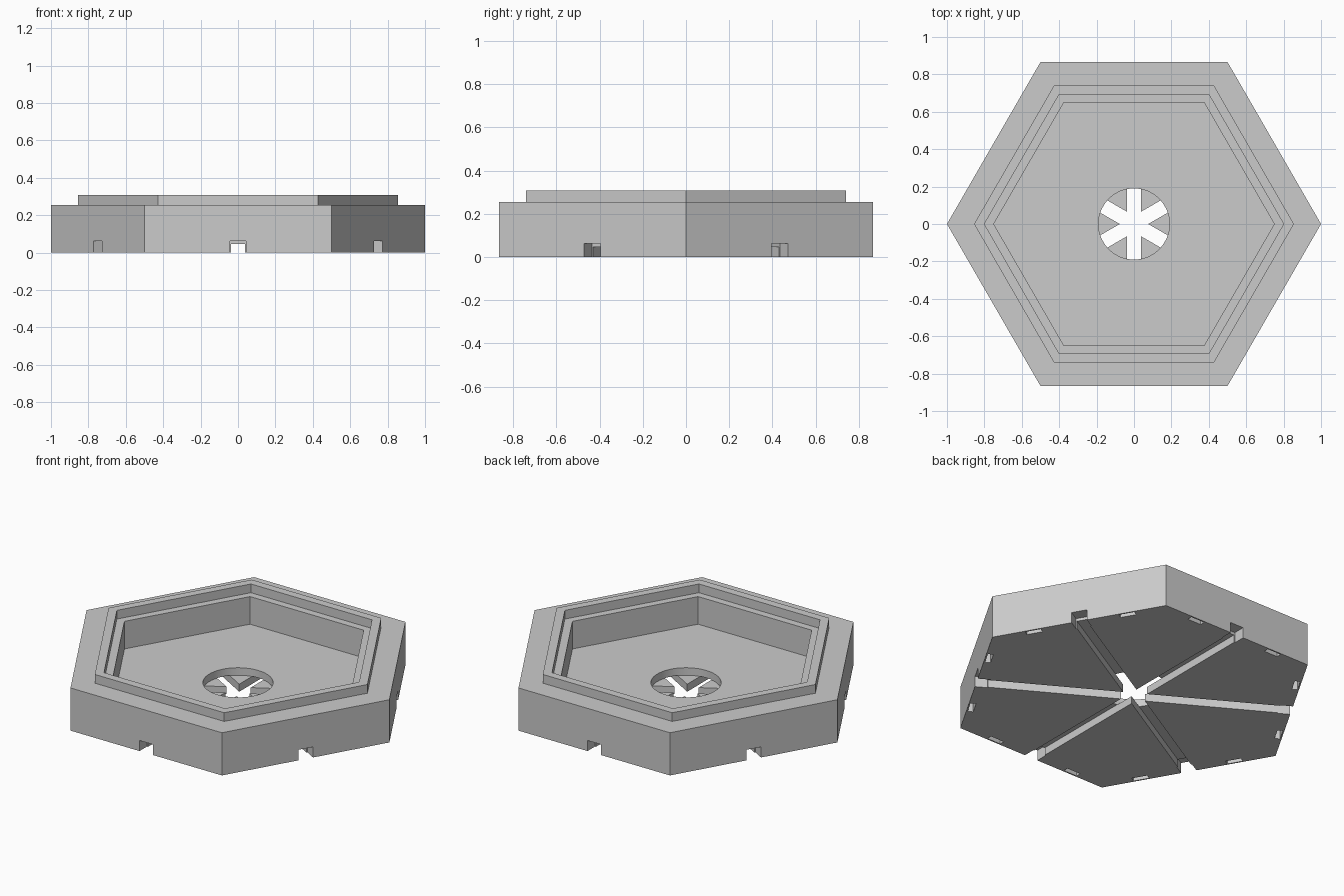
import bpy, bmesh
from math import pi, sqrt
from mathutils import Matrix, Vector

cube = bpy.data.objects.get("Cube")
if cube:
    bpy.data.objects.remove(cube)

APOTHEM = sqrt(3) / 2
FLOOR, SHOULDER, RIM = 0.09, 0.255, 0.307
CHANNEL_TOP = 0.046

grey = bpy.data.materials.new("light grey plastic")
grey.use_nodes = True
colour = (0.6, 0.6, 0.6, 1)
grey.diffuse_color = colour
grey.node_tree.nodes["Principled BSDF"].inputs["Base Color"].default_value = colour


def finish(name, bm):
    bmesh.ops.recalc_face_normals(bm, faces=bm.faces)
    mesh = bpy.data.meshes.new(name)
    bm.to_mesh(mesh)
    bm.free()
    mesh.materials.append(grey)
    obj = bpy.data.objects.new(name, mesh)
    bpy.context.collection.objects.link(obj)
    return obj


def add_box(bm, turn, x, y, z):
    """Box spanning the x, y, z ranges, then turned about the z axis."""
    size = [b - a for a, b in (x, y, z)]
    centre = Vector([(a + b) / 2 for a, b in (x, y, z)])
    matrix = (Matrix.Rotation(turn, 4, "Z") @ Matrix.Translation(centre)
              @ Matrix.Diagonal((*size, 1)))
    bmesh.ops.create_cube(bm, size=1, matrix=matrix)


# Hexagonal tray: a profile of (corner radius, height) carried round six corners
profile = [(1, 0), (1, SHOULDER), (0.855, SHOULDER), (0.855, RIM),
           (0.80, RIM), (0.80, SHOULDER), (0.75, SHOULDER), (0.75, FLOOR)]
bm = bmesh.new()
rings = [[bm.verts.new(Matrix.Rotation(k * pi / 3, 3, "Z") @ Vector((r, 0, z)))
          for k in range(6)] for r, z in profile]
for low, high in zip(rings, rings[1:]):
    for k in range(6):
        n = (k + 1) % 6
        bm.faces.new((low[k], low[n], high[n], high[k]))
bm.faces.new(rings[0])
bm.faces.new(rings[-1])
tray = finish("hexagonal_tray", bm)

cutters = []

# Round well in the floor, down to the channel roofs
bm = bmesh.new()
bmesh.ops.create_cone(bm, cap_ends=True, segments=64, radius1=0.19, radius2=0.19,
                      depth=0.1, matrix=Matrix.Translation((0, 0, 0.095)))
cutters.append(finish("well_cutter", bm))

# Three crossing cable channels under the base
for k in range(3):
    bm = bmesh.new()
    add_box(bm, k * pi / 3, (-0.038, 0.038), (-1, 1), (-0.1, CHANNEL_TOP))
    cutters.append(finish("channel_cutter", bm))

# Larger notches at the channel ends, and paired slots along each bottom edge
notches, slots = bmesh.new(), bmesh.new()
for k in range(6):
    add_box(notches, k * pi / 3, (-0.044, 0.044), (APOTHEM - 0.07, 1), (-0.1, 0.063))
    for x in (-0.27, 0.27):
        add_box(slots, k * pi / 3, (x - 0.045, x + 0.045),
                (APOTHEM - 0.038, APOTHEM - 0.008), (-0.1, 0.08))
cutters += [finish("notch_cutter", notches), finish("slot_cutter", slots)]

# Cut everything out and keep the result as plain mesh
for cutter in cutters:
    mod = tray.modifiers.new(cutter.name, "BOOLEAN")
    mod.operation = "DIFFERENCE"
    mod.solver = "EXACT"
    mod.object = cutter
    cutter.hide_render = True
bpy.context.view_layer.objects.active = tray
for mod in list(tray.modifiers):
    bpy.ops.object.modifier_apply(modifier=mod.name)
for cutter in cutters:
    bpy.data.objects.remove(cutter)

# Smooth the round well while all other edges stay crisp
tray.select_set(True)
bpy.ops.object.shade_smooth_by_angle(angle=pi / 9)
